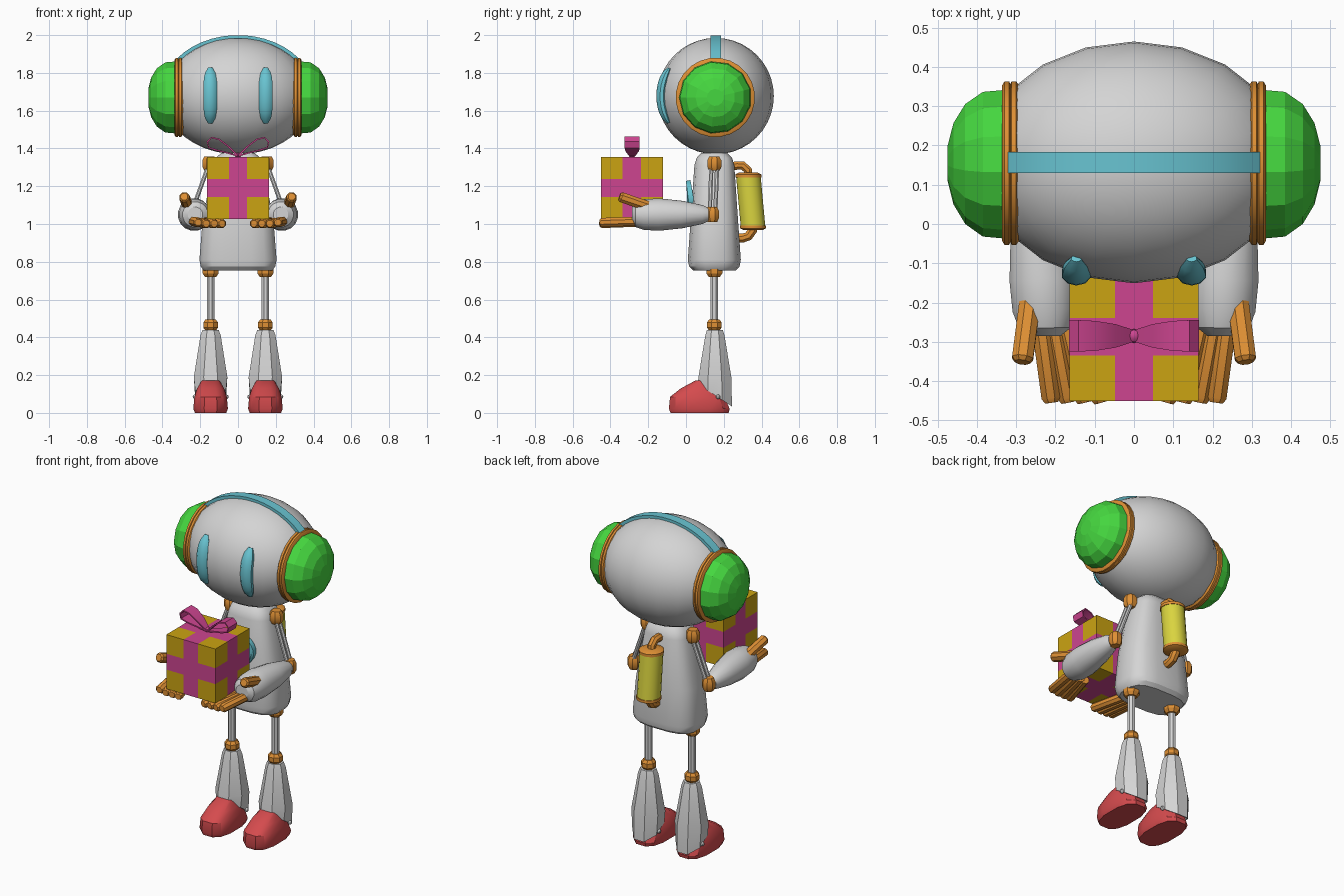
import bpy, bmesh, math
from mathutils import Vector

if "Cube" in bpy.data.objects:
    bpy.data.objects.remove(bpy.data.objects["Cube"], do_unlink=True)


def material(name, rgb):
    m = bpy.data.materials.new(name)
    m.use_nodes = True
    m.diffuse_color = (*rgb, 1)
    m.node_tree.nodes["Principled BSDF"].inputs["Base Color"].default_value = (*rgb, 1)
    return m


WHITE = material("pale grey", (0.66, 0.66, 0.66))
GREEN = material("green", (0.06, 0.68, 0.05))
ORANGE = material("orange", (0.74, 0.28, 0.035))
CYAN = material("light blue", (0.14, 0.55, 0.64))
RED = material("red", (0.66, 0.07, 0.075))
YELLOW = material("yellow", (0.7, 0.66, 0.05))
GOLD = material("gold", (0.6, 0.37, 0.006))
PINK = material("pink", (0.61, 0.06, 0.28))

X, Y, Z = Vector((1, 0, 0)), Vector((0, 1, 0)), Vector((0, 0, 1))
smooth_parts = []


def finish(name, bm, mats, smooth=True):
    bmesh.ops.recalc_face_normals(bm, faces=bm.faces)
    mesh = bpy.data.meshes.new(name)
    bm.to_mesh(mesh)
    bm.free()
    for m in mats:
        mesh.materials.append(m)
    obj = bpy.data.objects.new(name, mesh)
    bpy.context.collection.objects.link(obj)
    if smooth:
        smooth_parts.append(obj)
    return obj


def sweep(name, points, radii, mat, sides=8, ref=X, axis=None, power=1.0, smooth=True):
    """Rings of (a, b) radii along a path; power 0 gives a rectangle."""
    pts = [Vector(p) for p in points]
    bm = bmesh.new()
    rings = []
    for i, p in enumerate(pts):
        t = axis or (pts[min(i + 1, len(pts) - 1)] - pts[max(i - 1, 0)]).normalized()
        u = (ref - t * ref.dot(t)).normalized()
        v = t.cross(u)
        r = radii[i] if isinstance(radii, list) else radii
        a, b = r if isinstance(r, tuple) else (r, r)
        ring = []
        for k in range(sides):
            ang = math.tau * (k + 0.5) / sides
            c, s = math.cos(ang), math.sin(ang)
            c = math.copysign(abs(c) ** power, c)
            s = math.copysign(abs(s) ** power, s)
            ring.append(bm.verts.new(p + u * a * c + v * b * s))
        rings.append(ring)
    for r0, r1 in zip(rings, rings[1:]):
        for k in range(sides):
            n = (k + 1) % sides
            bm.faces.new((r0[k], r0[n], r1[n], r1[k]))
    bm.faces.new(rings[0])
    bm.faces.new(rings[-1])
    return finish(name, bm, [mat], smooth)


def ball(name, centre, size, mat, segs=8, rings=6):
    bm = bmesh.new()
    bmesh.ops.create_uvsphere(bm, u_segments=segs, v_segments=rings, radius=1)
    for v in bm.verts:
        v.co = Vector(centre) + Vector([c * s for c, s in zip(v.co, size)])
    return finish(name, bm, [mat])


def joint(name, centre, r, h):
    c = Vector(centre)
    sweep(name, [c + Z * h * f for f in (-1, -0.45, 0.45, 1)],
          [r * 0.7, r, r, r * 0.7], ORANGE, 8, axis=Z)


# Head
HC, HR = Vector((0, 0.157, 1.677)), Vector((0.395, 0.308, 0.308))
ball("head", HC, HR, WHITE, 20, 20)

# Band over the head
arc = [math.radians(a) for a in range(-52, 53, 8)]
sweep("head_band", [HC + Vector((0.4 * math.sin(a), 0, 0.313 * math.cos(a))) for a in arc],
      (0.027, 0.01), CYAN, 4, ref=Y, power=0)

# Body
body = [(0.755, 0.185, 0.115), (0.775, 0.2, 0.135), (0.81, 0.207, 0.142), (1.02, 0.19, 0.127),
        (1.31, 0.135, 0.107), (1.35, 0.12, 0.095), (1.375, 0.09, 0.07)]
sweep("body", [(0, 0.15, z) for z, a, b in body], [(a, b) for z, a, b in body],
      WHITE, 16, axis=Z, power=0.65)
sweep("chest_plate", [(0, 0.04, 1.14), (0, 0.012, 1.135), (0, 0.004, 1.135)],
      [0.095, 0.095, 0.085], CYAN, 20)

# Canister on the back with its two pipes
low, high = Vector((0, 0.355, 0.985)), Vector((0, 0.33, 1.255))
sweep("canister", [low, high], 0.066, YELLOW, 16)
for name, c, d in (("canister_bottom", low, -1), ("canister_top", high, 1)):
    sweep(name, [c - Z * 0.008 * d, c + Z * 0.008 * d, c + Z * 0.018 * d],
          [0.07, 0.07, 0.05], ORANGE, 16)
sweep("top_pipe", [(0, 0.33, 1.25), (0, 0.328, 1.285), (0, 0.3, 1.31), (0, 0.27, 1.31), (0, 0.22, 1.3)],
      0.024, ORANGE)
sweep("bottom_pipe", [(0, 0.355, 1.0), (0, 0.352, 0.965), (0, 0.33, 0.935), (0, 0.3, 0.925), (0, 0.22, 0.925)],
      0.026, ORANGE)

for side, s in (("left", 1), ("right", -1)):
    # Eye, following the face
    eye, radii = [], []
    for i in range(11):
        f = i / 5 - 1
        z = f * 0.145 + 0.003
        depth = HR.y * math.sqrt(1 - (0.147 / HR.x) ** 2 - (z / HR.z) ** 2)
        eye.append((s * 0.147, HC.y - depth, HC.z + z))
        k = max(0.35, (1 - abs(f) ** 4) ** 0.5)
        radii.append((0.038 * k, 0.028 * k))
    sweep(side + "_eye", eye, radii, CYAN, 10)

    # Ear rim and dome
    def ear(name, prof, mat, sides, smooth):
        sweep(f"{side}_{name}", [(s * x, 0.155, 1.67) for x, r in prof],
              [r for x, r in prof], mat, sides, ref=Y, axis=X, smooth=smooth)
    ear("ear_rim", [(0.27, 0.19), (0.293, 0.2), (0.3, 0.21), (0.312, 0.21), (0.315, 0.203),
                    (0.318, 0.21), (0.33, 0.21), (0.336, 0.2)], ORANGE, 24, True)
    ear("ear_dome", [(0.33, 0.192), (0.385, 0.187), (0.43, 0.155), (0.46, 0.105), (0.475, 0.045)],
        GREEN, 13, False)

    # Leg
    lx = s * 0.145
    joint(side + "_hip", (lx, 0.15, 0.755), 0.046, 0.035)
    sweep(side + "_thigh_rod", [(lx, 0.15, 0.48), (lx, 0.15, 0.74)], 0.022, WHITE)
    joint(side + "_knee", (lx, 0.15, 0.465), 0.042, 0.03)
    shin = [(0.095, 0.088, 0.098), (0.19, 0.096, 0.094), (0.41, 0.058, 0.055), (0.44, 0.046, 0.045)]
    obj = sweep(side + "_shin", [(lx, 0.153, z) for z, a, b in shin],
                [(a, b) for z, a, b in shin], WHITE, 8, axis=Z)
    for v in obj.data.vertices:          # slanted hem over the shoe
        if v.co.z < 0.1:
            v.co.z -= 0.65 * (v.co.y - 0.15)
    for d in (-1, 1):
        ball(f"{side}_ankle_bolt", (lx + d * 0.083, 0.17, 0.085), (0.012, 0.012, 0.012), WHITE)
    shoe = [(0, 0.072, 0.085, 0.158), (0.022, 0.07, 0.094, 0.165), (0.085, 0.06, 0.088, 0.148),
            (0.13, 0.08, 0.073, 0.11), (0.172, 0.1, 0.048, 0.05)]
    sweep(side + "_shoe", [(lx, y, z) for z, y, a, b in shoe],
          [(a, b) for z, y, a, b in shoe], RED, 12, axis=Z, power=0.75)

    # Arm
    shoulder, elbow = Vector((s * 0.152, 0.15, 1.32)), Vector((s * 0.25, 0.14, 1.05))
    joint(side + "_shoulder", shoulder, 0.04, 0.038)
    joint(side + "_elbow", elbow, 0.038, 0.04)
    for d in (-1, 1):
        off = Vector((0, 0.015 * d, 0))
        sweep(side + "_upper_arm_rod", [shoulder + off, elbow + off], 0.012, WHITE)
    arm = [(0.25, 0.12, 0.035), (0.25, 0.09, 0.05), (0.242, -0.02, 0.074), (0.232, -0.14, 0.087),
           (0.228, -0.22, 0.083), (0.226, -0.265, 0.068), (0.226, -0.285, 0.04)]
    sweep(side + "_forearm", [(s * x, y, 1.05) for x, y, r in arm], [r for x, y, r in arm],
          WHITE, 16)

    # Thumb and fingers
    def digit(name, a, b, r):
        a, b = Vector((s * a[0], *a[1:])), Vector((s * b[0], *b[1:]))
        sweep(f"{side}_{name}", [a, a.lerp(b, 0.94), b], [r, r, r * 0.7], ORANGE)
    digit("thumb", (0.264, -0.19, 1.09), (0.285, -0.352, 1.145), 0.029)
    for i in range(4):
        digit("finger", (0.238 - 0.032 * i, -0.25, 1.015 - 0.005 * (i > 0)),
              (0.21 - 0.042 * i, -0.455, 1.008 - 0.006 * (i > 0)), 0.026)

    # Bow loop on the present
    bow = [(0, 1.36, 0.014), (0.05, 1.41, 0.03), (0.1, 1.448, 0.038), (0.14, 1.458, 0.04),
           (0.162, 1.435, 0.04), (0.155, 1.405, 0.04), (0.11, 1.39, 0.036), (0.05, 1.375, 0.025),
           (0, 1.36, 0.014)]
    sweep(side + "_bow_loop", [(s * x, -0.285, z) for x, z, w in bow],
          [(w, 0.004) for x, z, w in bow], PINK, 4, ref=Y, power=0)

# Present: cube cut along its ribbons
bm = bmesh.new()
bmesh.ops.create_cube(bm, size=0.328)
for axis in (X, Y, Z):
    for d in (-0.048, 0.048):
        bmesh.ops.bisect_plane(bm, geom=bm.verts[:] + bm.edges[:] + bm.faces[:],
                               plane_co=axis * d, plane_no=axis)
for f in bm.faces:
    f.material_index = int(any(abs(c) < 0.04 for c in f.calc_center_median()))
present = finish("present", bm, [GOLD, PINK], False)
present.location = (0, -0.287, 1.191)
ball("bow_knot", (0, -0.285, 1.365), (0.018, 0.018, 0.014), PINK)

# Smooth shading that keeps the hard edges
bpy.ops.object.select_all(action="DESELECT")
for obj in smooth_parts:
    obj.select_set(True)
bpy.context.view_layer.objects.active = smooth_parts[0]
bpy.ops.object.shade_smooth_by_angle(angle=math.radians(32))
